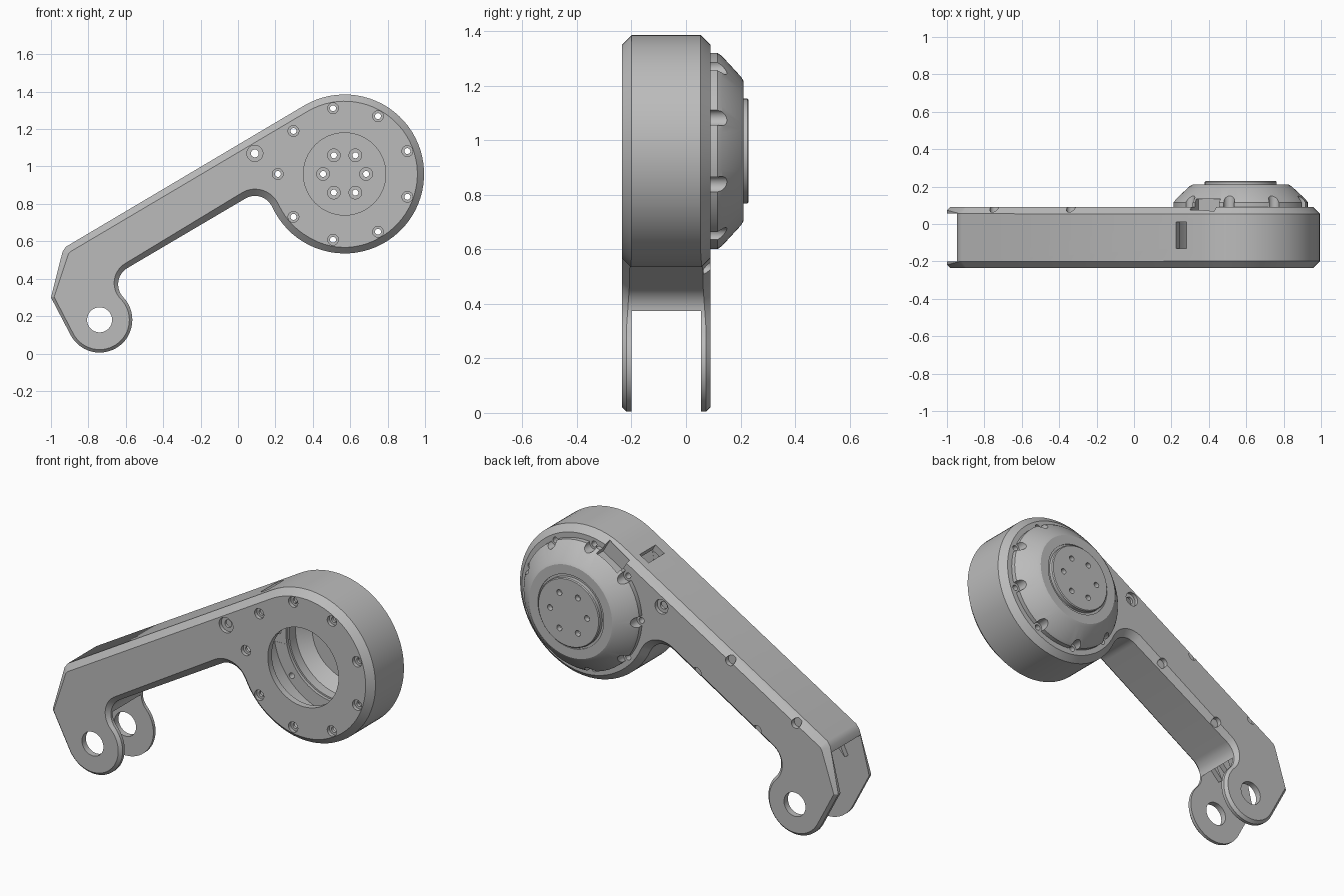
import bpy, bmesh
from math import sin, cos, radians, pi
from mathutils import Vector, Matrix

cube = bpy.data.objects.get("Cube")
if cube:
    bpy.data.objects.remove(cube)

grey = bpy.data.materials.new("light_grey")
grey.use_nodes = True
colour = (0.5, 0.5, 0.5, 1)
grey.diffuse_color = colour
grey.node_tree.nodes["Principled BSDF"].inputs["Base Color"].default_value = colour

HUB = (0.57, 0.96)       # centre of the round housing (x, z)
LUG = (-0.74, 0.18)      # centre of the fork eye
TILT = 30.7              # slope of the arm
FRONT, BACK, WALL = -0.235, 0.09, 0.035


def finish(name, bm):
    bmesh.ops.remove_doubles(bm, verts=bm.verts, dist=1e-5)
    bmesh.ops.recalc_face_normals(bm, faces=bm.faces)
    mesh = bpy.data.meshes.new(name)
    bm.to_mesh(mesh)
    bm.free()
    mesh.materials.append(grey)
    ob = bpy.data.objects.new(name, mesh)
    bpy.context.collection.objects.link(ob)
    return ob


def lathe(name, profile, centre, steps=32):
    """Spin (radius, y) points about a y axis through centre."""
    bm = bmesh.new()
    vs = [bm.verts.new((centre[0] + r, y, centre[1])) for r, y in profile]
    es = [bm.edges.new(p) for p in zip(vs, vs[1:])]
    bmesh.ops.spin(bm, geom=vs + es, cent=(centre[0], 0, centre[1]),
                   axis=(0, 1, 0), angle=2 * pi, steps=steps)
    return finish(name, bm)


def rod(name, r, y0, y1, centre, steps=32):
    return lathe(name, [(0, y0), (r, y0), (r, y1), (0, y1)], centre, steps)


def loft(name, rings):
    """Join equal rings of points and cap both ends."""
    bm = bmesh.new()
    loops = [[bm.verts.new(p) for p in ring] for ring in rings]
    n = len(loops[0])
    for a, b in zip(loops, loops[1:]):
        for i in range(n):
            j = (i + 1) % n
            bm.faces.new((a[i], a[j], b[j], b[i]))
    bm.faces.new(loops[0])
    bm.faces.new(loops[-1][::-1])
    return finish(name, bm)


def plate(name, pts, y0, y1):
    return loft(name, [[(x, y, z) for x, z in pts] for y in (y0, y1)])


def tilted_box(name, centre, half_w, half_h, y0, y1):
    rot = Matrix.Rotation(radians(TILT), 2)
    corners = [(-half_w, -half_h), (half_w, -half_h), (half_w, half_h), (-half_w, half_h)]
    return plate(name, [Vector(centre) + rot @ Vector(c) for c in corners], y0, y1)


def arc(c, r, a0, a1, n):
    angles = [radians(a0 + (a1 - a0) * i / n) for i in range(n + 1)]
    return [(c[0] + r * cos(a), c[1] + r * sin(a)) for a in angles]


def around(c, r, count, start=0):
    return [(c[0] + r * cos(radians(start + i * 360 / count)),
             c[1] + r * sin(radians(start + i * 360 / count))) for i in range(count)]


def carve(ob, cutters):
    """Subtract the cutters, keep the result and drop the cutters."""
    for c in cutters:
        c.hide_render = True
        mod = ob.modifiers.new("cut", 'BOOLEAN')
        mod.operation, mod.solver, mod.object = 'DIFFERENCE', 'EXACT', c
    deps = bpy.context.evaluated_depsgraph_get()
    mesh = bpy.data.meshes.new_from_object(ob.evaluated_get(deps))
    ob.modifiers.clear()
    ob.data = mesh
    for c in cutters:
        bpy.data.objects.remove(c)


# Arm outline: round housing, sloping arm, angled end, fork eye and fillets
outline = arc(HUB, 0.425, 204.4, 360 + 90 + TILT, 56)
outline += [(-0.92, 0.571), (-0.938, 0.545), (-1.0, 0.30)]
outline += arc(LUG, 0.175, 207.5, 360 + 43.5, 28)
outline += arc((-0.54, 0.37), 0.101, 223.5, 90 + TILT, 12)[1:]
outline += arc((0.091, 0.743), 0.1, 90 + TILT, 24.4, 12)[:-1]


def chamfered_rings(pts):
    pts = [Vector(p) for p in pts]
    rings = [[], [], [], []]
    for i, p in enumerate(pts):
        e1 = (p - pts[i - 1]).normalized()
        e2 = (pts[(i + 1) % len(pts)] - p).normalized()
        n1, n2 = Vector((-e1.y, e1.x)), Vector((-e2.y, e2.x))
        d = min(0.036, max(0.016, 0.016 + (p.y - 0.3) * 0.07))
        q = p + (n1 + n2) * d / (1 + n1.dot(n2))
        for ring, v, y in zip(rings, (q, p, p, q), (FRONT, FRONT + d, BACK - d, BACK)):
            ring.append((v.x, y, v.y))
    return rings


arm = loft("arm_housing", chamfered_rings(outline))

# Hollow arm interior, open at the fork
inside = [(0.36, 1.284), (-0.95, 0.512), (-1.2, 0.4), (-1.2, -0.2), (-0.45, -0.2),
          (-0.54, 0.35), (-0.64, 0.37), (-0.65, 0.42), (-0.61, 0.485), (0.08, 0.893),
          (0.3, 0.9)]
cuts = [plate("arm_cavity", inside, FRONT + WALL, BACK - WALL),
        rod("housing_cavity", 0.385, FRONT + WALL + 0.001, BACK - WALL - 0.001, HUB, 64),
        rod("front_opening", 0.22, -0.3, -0.1, HUB, 64),
        rod("back_opening", 0.31, 0, 0.2, HUB, 64),
        rod("fork_eye", 0.067, -0.3, 0.2, LUG)]

# Ring of screw holes, and the larger pivot hole
ring = around(HUB, 0.357, 9, 20)
for p in ring:
    cuts.append(lathe("screw_hole", [(0, -0.3), (0.029, -0.3), (0.029, -0.215),
                                     (0.016, -0.215), (0.016, 0.2), (0, 0.2)], p, 20))
cuts.append(lathe("pivot_hole", [(0, -0.3), (0.043, -0.3), (0.043, -0.215), (0.021, -0.215),
                                 (0.021, 0.07), (0.04, 0.07), (0.04, 0.2), (0, 0.2)],
                  (0.09, 1.07)))

# Blind screw seats along the back edges of the arm
for p in [(-0.745, 0.635), (-0.335, 0.878), (-0.505, 0.535), (-0.13, 0.76)]:
    cuts.append(rod("edge_screw_seat", 0.026, 0.065, 0.2, p, 20))

# Cable slot on the top wall and wire notch behind
cuts.append(tilted_box("cable_slot", (0.257, 1.26), 0.032, 0.06, -0.13, 0.01))
notch = Vector(around(HUB, 0.36, 1, 90 + TILT)[0])
cuts.append(tilted_box("wire_notch", notch, 0.075, 0.045, 0.06, 0.135))
carve(arm, cuts)

# Rear cover with raised output disc
cover = lathe("rear_cover", [(0, 0.18), (0.235, 0.18), (0.30, 0.125), (0.30, 0.07), (0.309, 0.07),
                             (0.309, 0.0895), (0.36, 0.0895), (0.36, 0.115), (0.348, 0.132),
                             (0.272, 0.202), (0.258, 0.21), (0.205, 0.21), (0.205, 0.204),
                             (0.192, 0.204), (0.192, 0.225), (0.187, 0.23), (0, 0.23)], HUB, 64)
cuts = [rod("screw_pocket", 0.029, 0.05, 0.3, p, 20) for p in ring]
cuts += [lathe("bolt_hole", [(0, 0.1), (0.034, 0.1), (0.034, 0.2), (0.016, 0.2),
                             (0.016, 0.3), (0, 0.3)], p, 20) for p in around(HUB, 0.115, 6)]
cuts.append(tilted_box("wire_notch", notch, 0.075, 0.045, 0.04, 0.135))
carve(cover, cuts)

# Tapered stiffening ribs on the inner faces of the fork
parts = [arm, cover]
for side, y0, y1 in (("front", -0.201, -0.17), ("back", 0.02, 0.056)):
    for i, dx in enumerate((0, -0.11)):
        tri = [(-0.62 + dx, 0.52), (-0.67 + dx, 0.56), (-0.76 + dx, 0.38)]
        parts.append(plate(f"{side}_rib_{i + 1}", tri, y0, y1))

# Smooth curves, sharp edges
for ob in bpy.context.view_layer.objects:
    ob.select_set(ob in parts)
bpy.context.view_layer.objects.active = arm
bpy.ops.object.shade_smooth_by_angle(angle=radians(25))
